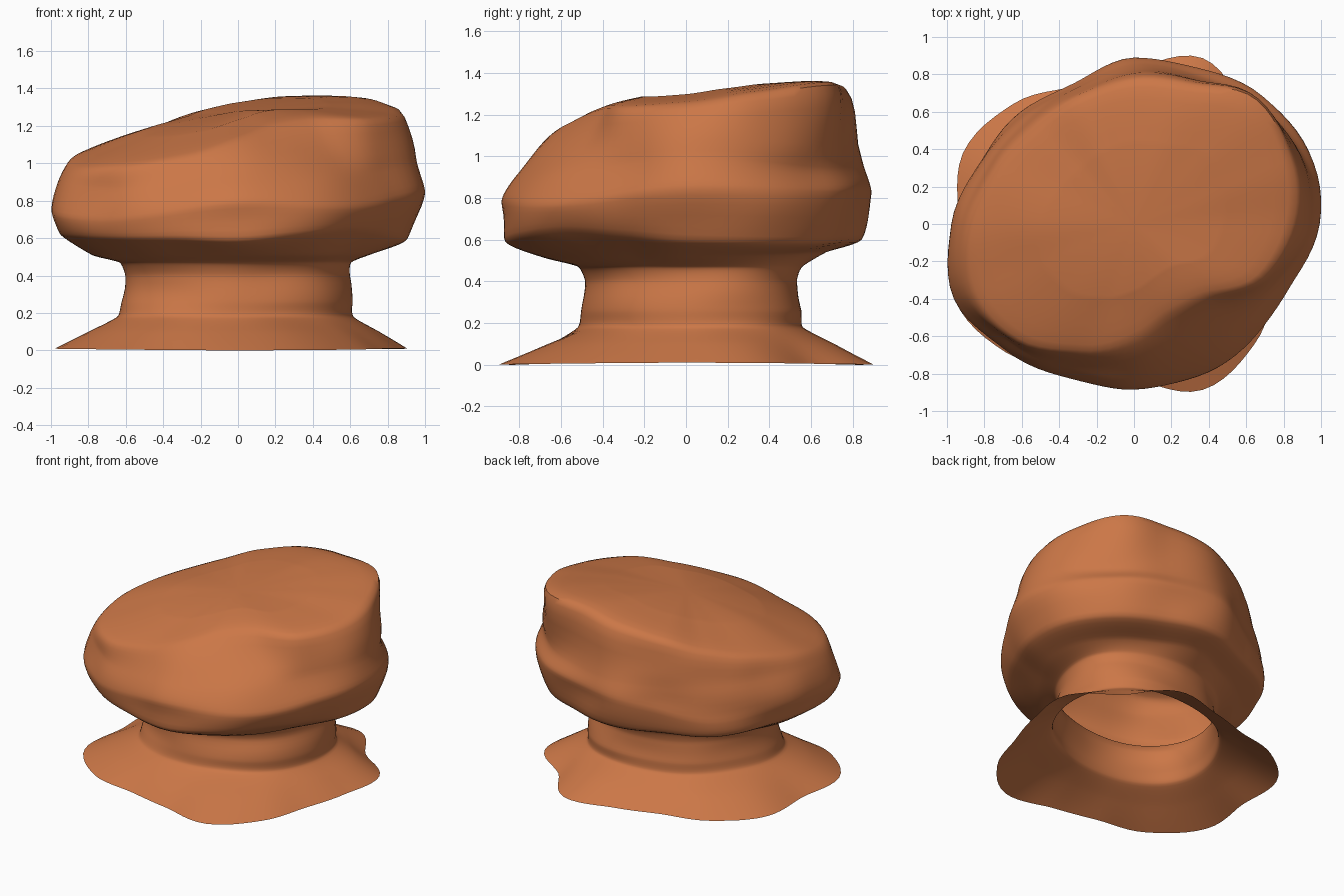
import bpy
import bmesh
import math
from mathutils import Vector, noise

SEGMENTS = 96
STEPS = 6

default_cube = bpy.data.objects.get("Cube")
if default_cube:
    bpy.data.objects.remove(default_cube, do_unlink=True)

sandstone = bpy.data.materials.new("orange sandstone")
sandstone.use_nodes = True
colour = (0.60, 0.185, 0.063, 1)
sandstone.diffuse_color = colour
sandstone.node_tree.nodes["Principled BSDF"].inputs["Base Color"].default_value = colour


def blend(a, b, c, d, t, tension):
    """Cubic between b and c; low tension keeps the bends crisp."""
    m, n = (c - a) * tension, (d - b) * tension
    return (b * (2*t**3 - 3*t**2 + 1) + c * (3*t**2 - 2*t**3)
            + m * (t**3 - 2*t**2 + t) + n * (t**3 - t**2))


def around(values):
    """Spread evenly spaced values around the ring, starting at +x."""
    count, result = len(values), []
    for s in range(SEGMENTS):
        i, t = divmod(s * count / SEGMENTS, 1)
        a, b, c, d = (values[(int(i) + k) % count] for k in (-1, 0, 1, 2))
        result.append(blend(a, b, c, d, t, 0.4))
    return result


def ring(radii, heights, scale=(1,)):
    scales = around(scale)
    return [Vector((r * k * math.cos(a), r * k * math.sin(a), z))
            for r, k, z, a in zip(around(radii), scales, around(heights),
                                  [math.tau * s / SEGMENTS for s in range(SEGMENTS)])]


def neck(left, right, front, back, height):
    """Oval from the reach on each side, drawn out towards back left."""
    points = []
    for s in range(SEGMENTS):
        a = math.tau * s / SEGMENTS
        x, y = math.cos(a), math.sin(a)
        skew = math.sin(2 * a)
        k = .985 + .04 * skew * skew + .08 * skew
        points.append(Vector((k * x * (right if x > 0 else left),
                              k * y * (back if y > 0 else front), height)))
    return points


def loft(name, rings, roughness, top):
    """Skin the rings from bottom to top, with worn stone relief."""
    bm = bmesh.new()
    rows = []
    last = len(rings) - 1
    for i in range(last):
        four = [rings[min(max(i + k, 0), last)] for k in (-1, 0, 1, 2)]
        for step in range(STEPS + (i == last - 1)):
            t = step / STEPS
            row = []
            for a, b, c, d in zip(*four):
                p = blend(a, b, c, d, t, 0.28)
                probe = Vector((p.x * 2.2, p.y * 2.2, p.z * 5))
                bump = noise.noise(probe) * roughness * min(1, p.z * 3)
                out = Vector((p.x, p.y, 0)).normalized()
                row.append(bm.verts.new(p + out * bump))
            rows.append(row)
    for low, high in zip(rows, rows[1:]):
        for s in range(SEGMENTS):
            n = (s + 1) % SEGMENTS
            bm.faces.new((low[s], low[n], high[n], high[s]))
    centre = bm.verts.new(top)
    for s in range(SEGMENTS):
        bm.faces.new((rows[-1][s], rows[-1][(s + 1) % SEGMENTS], centre))
    mesh = bpy.data.meshes.new(name)
    bm.to_mesh(mesh)
    bm.free()
    mesh.materials.append(sandstone)
    obj = bpy.data.objects.new(name, mesh)
    bpy.context.collection.objects.link(obj)
    bpy.ops.object.select_all(action="DESELECT")
    obj.select_set(True)
    bpy.context.view_layer.objects.active = obj
    bpy.ops.object.shade_smooth_by_angle(angle=math.radians(50))


# Flared foot and waisted neck, open underneath
foot_outline = [.86, .96, .86, .96, .83, .80, .91, .99,
                .94, 1.04, .97, .83, .83, .96, .91, .83]
foot_edge = ring(foot_outline, [.01, 0, .01, 0])
neck_base = neck(.64, .62, .52, .56, .18)
slope = [e.lerp(n, .55) for e, n in zip(foot_edge, neck_base)]
foot_and_neck = [foot_edge, slope, neck_base,
                 neck(.62, .61, .50, .56, .26),
                 neck(.60, .59, .48, .53, .40),
                 neck(.62, .60, .51, .55, .47)]

# Heavy cap: underside, rim, widest line, shelf, upper ridge and tilted top
cap_outline = [1.0, 1.02, .97, .90, .89, .83, .86, .90,
               .98, 1.04, .96, .90, .89, .88, .88, .90]
ridge_reach = [.85, .90, .93, .81, .77, .74, .73, .78,
               .86, .92, .86, .73, .61, .52, .54, .75]
ridge_height = [1.25, 1.30, 1.34, 1.34, 1.30, 1.24, 1.16, 1.10,
                1.05, .99, .99, 1.04, 1.13, 1.20, 1.23, 1.23]
rim_height = [.60, .59, .59, .60, .60, .59, .58, .60,
              .62, .61, .60, .60, .59, .62, .65, .63]
top_centre = Vector((0, 0, 1.28))
ridge = ring(ridge_reach, ridge_height)
crown = [p.lerp(top_centre, .45) + Vector((0, 0, .035)) for p in ridge]
cap = [ring(cap_outline, [.52, .54, .51, .51], [.72, .75, .77, .74]),
       ring(cap_outline, rim_height, [.89, .94, .94, .96, .95, .96, .97, .95]),
       ring(cap_outline, [.84, .83, .82, .70, .75, .70, .78, .77]),
       ring(cap_outline, [1.0, .95, .95, .93, .93, .86, .90, .94],
            [.955, .94, .95, .93, .955, .95, .92, .89]),
       ridge, crown]

loft("balanced_rock", foot_and_neck + cap, .025, top_centre)
